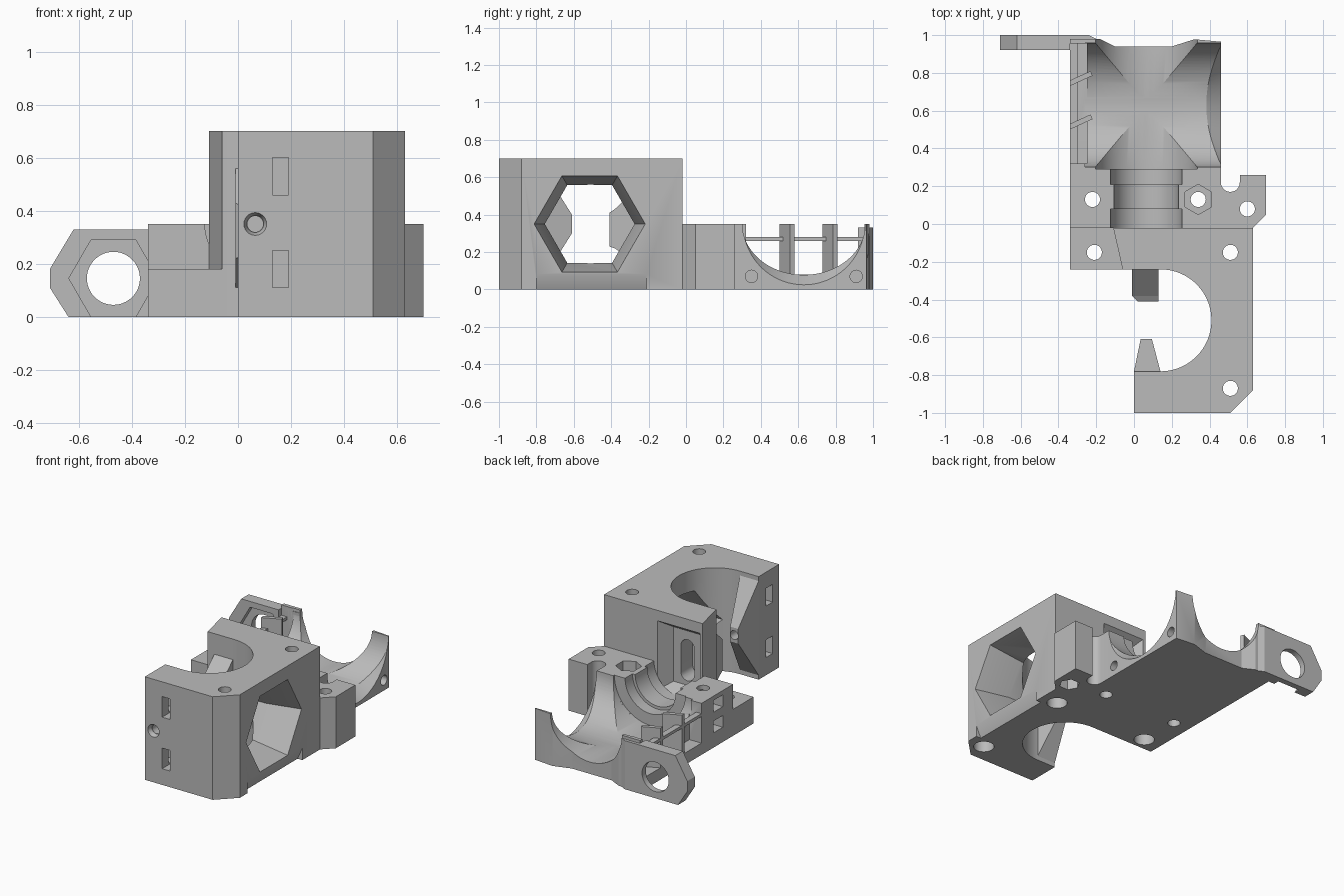
import bpy, bmesh, math

cube = bpy.data.objects.get("Cube")
if cube:
    bpy.data.objects.remove(cube, do_unlink=True)

grey = bpy.data.materials.new("neutral grey")
grey.use_nodes = True
grey.diffuse_color = (0.5, 0.5, 0.5, 1)
grey.node_tree.nodes["Principled BSDF"].inputs["Base Color"].default_value = (0.5, 0.5, 0.5, 1)


def ring(u, v, r, n=48, rv=None, start=0, sweep=360):
    """Points on a circle, ellipse or arc."""
    steps = n if sweep == 360 else n - 1
    angles = [math.radians(start + sweep * i / steps) for i in range(n)]
    return [(u + r * math.cos(a), v + (rv or r) * math.sin(a)) for a in angles]


def rect(u0, v0, u1, v1):
    return [(u0, v0), (u1, v0), (u1, v1), (u0, v1)]


def solid(name, axis, lo, hi, base, end=None):
    """Loft from the base profile at lo to the end profile at hi along an axis."""
    def place(p, t):
        return {"x": (t, *p), "y": (p[0], t, p[1]), "z": (*p, t)}[axis]
    bm = bmesh.new()
    a = [bm.verts.new(place(p, lo)) for p in base]
    b = [bm.verts.new(place(p, hi)) for p in end or base]
    bm.faces.new(a)
    bm.faces.new(b)
    for i in range(len(a)):
        j = (i + 1) % len(a)
        bm.faces.new((a[i], a[j], b[j], b[i]))
    bmesh.ops.recalc_face_normals(bm, faces=bm.faces)
    mesh = bpy.data.meshes.new(name)
    bm.to_mesh(mesh)
    bm.free()
    mesh.materials.append(grey)
    obj = bpy.data.objects.new(name, mesh)
    bpy.context.collection.objects.link(obj)
    return obj


def activate(obj):
    bpy.ops.object.select_all(action="DESELECT")
    obj.select_set(True)
    bpy.context.view_layer.objects.active = obj


def cut(obj, *spec):
    """Subtract a lofted solid from a part."""
    tool = solid("cutter", *spec)
    tool.hide_render = True
    mod = obj.modifiers.new("cut", "BOOLEAN")
    mod.operation = "DIFFERENCE"
    mod.solver = "EXACT"
    mod.object = tool
    activate(obj)
    bpy.ops.object.modifier_apply(modifier=mod.name)
    bpy.data.objects.remove(tool, do_unlink=True)


def bolt_hole(obj, x, y, counterbore=None, sides=32):
    cut(obj, "z", -0.1, 0.8, ring(x, y, 0.04, 32))
    if counterbore:
        cut(obj, "z", -0.1, counterbore, ring(x, y, 0.065, sides))


FX, FZ = 0.065, 0.35      # filament axis
DY = 0.63                 # duct axis

# Tall drive block with the round bay
block = solid("drive_block", "z", 0, 0.7,
              [(0, -1), (0.51, -1), (0.63, -0.88), (0.63, -0.02), (-0.11, -0.02), (-0.06, -0.24)]
              + ring(0.14, -0.51, 0.27, 40, start=90, sweep=-180) + [(0, -0.78)])
outer, inner = ring(-0.515, FZ, 0.297, 6), ring(-0.515, FZ, 0.24, 6)
cut(block, "x", 0.40, 0.63001, inner, outer)
cut(block, "x", 0.15, 0.405, inner)
# Sloped relief along the lower side edge
cut(block, "y", -0.80, -0.21, [(0.59, -0.01), (0.7, -0.01), (0.7, 0.08), (0.63, 0.08)])
# Nut slots reachable from the front and the side
for z in (0.11, 0.46):
    cut(block, "y", -1.1, -0.86, rect(0.13, z, 0.19, z + 0.14))
    cut(block, "x", -0.1, 0.19, rect(-0.93, z + 0.01, -0.86, z + 0.13))
# Filament entry and the tapered rear pocket with its slot
cut(block, "y", -1.1, -0.7, ring(FX, FZ, 0.03, 24))
cut(block, "y", -1.0001, -0.97, ring(FX, FZ, 0.043, 24), ring(FX, FZ, 0.032, 24))
cut(block, "y", -0.11, -0.019,
    rect(-0.04, 0.20, 0.17, 0.57), rect(-0.09, 0.16, 0.23, 0.63))
slot = ring(FX, 0.46, 0.05, 13, start=0, sweep=180) + ring(FX, 0.28, 0.05, 13, start=180, sweep=180)
cut(block, "y", -0.235, -0.1, slot)
bolt_hole(block, 0.51, -0.87, 0.12)
bolt_hole(block, 0.51, -0.15, 0.12)

# Low foot beside the block
foot = solid("side_foot", "z", 0, 0.18,
             [(-0.34, -0.24), (-0.06, -0.24), (-0.11, -0.02), (-0.34, -0.02)])
bolt_hole(foot, -0.21, -0.15, 0.1)

# Guide tips on both sides of the bay
front_tip = solid("front_guide_tip", "y", -0.78, -0.61,
                  rect(0, 0.03, 0.14, 0.67), rect(0.035, 0.30, 0.095, 0.40))
rear_tip = solid("rear_guide_tip", "y", -0.24, -0.38,
                 rect(-0.01, 0.11, 0.13, 0.56), rect(-0.01, 0.22, 0.13, 0.43))
rear_nose = solid("rear_guide_nose", "y", -0.38, -0.41,
                  rect(-0.01, 0.22, 0.13, 0.43), rect(0.02, 0.23, 0.13, 0.41))
for tip in (front_tip, rear_tip, rear_nose):
    cut(tip, "y", -0.8, -0.2, ring(FX, FZ, 0.03, 24))

# Nozzle mount with side wing and stepped half-round groove
mount = solid("nozzle_mount", "z", 0, 0.35,
              [(-0.34, -0.02), (0.63, -0.02), (0.70, 0.05), (0.70, 0.26), (0.56, 0.26)]
              + ring(0.51, 0.22, 0.05, 16, start=0, sweep=-180)
              + [(0.46, 0.30), (-0.34, 0.30)])
for y0, y1, r in ((-0.03, 0.08, 0.19), (0.07, 0.22, 0.17), (0.21, 0.295, 0.19), (0.29, 0.4, 0.27)):
    cut(mount, "y", y0, y1, ring(FX, FZ, r, 64))
bolt_hole(mount, 0.60, 0.08, 0.1, 6)
bolt_hole(mount, -0.22, 0.13)
bolt_hole(mount, 0.34, 0.13)
cut(mount, "z", 0.24, 0.4, ring(0.34, 0.13, 0.08, 6, start=30))
for z in (0.10, 0.24):
    cut(mount, "x", -0.4, -0.15, rect(0.09, z, 0.19, z + 0.08))

# Cooling cradle: crossing troughs, flared inlet, square outlet
cradle = solid("cooling_cradle", "z", 0, 0.35,
               [(-0.34, 0.30), (0.46, 0.30), (0.46, 0.965), (0.32, 0.978), (0.20, 0.94),
                (-0.10, 0.94), (-0.18, 0.98), (-0.34, 0.98)])
cut(cradle, "y", 0.2, 1.1, ring(FX, FZ, 0.27, 96))
cut(cradle, "x", -0.26, 0.6, ring(DY, FZ, 0.329, 96, rv=0.272))
cut(cradle, "x", 0.38, 0.5, ring(DY, FZ, 0.27, 96), ring(DY, FZ, 0.3525, 96))
cut(cradle, "x", -0.4, -0.25, rect(0.32, 0.08, 0.955, 0.5))
for part in (mount, cradle):
    for y in (0.35, 0.91):
        cut(part, "x", 0.28, 0.6, ring(y, 0.07, 0.033, 24))

# Outlet vanes and cross bar
for i, y in enumerate((0.50, 0.73)):
    solid(f"outlet_vane_{i + 1}", "z", 0.06, 0.35,
          [(-0.34, y), (-0.22, y + 0.055), (-0.23, y + 0.08), (-0.34, y + 0.03)])
solid("outlet_bar", "y", 0.31, 0.96, rect(-0.34, 0.26, -0.30, 0.28))

# Mounting ear with nut recess
ear = solid("mounting_ear", "y", 0.92, 1.0,
            [(-0.71, 0.11), (-0.64, 0), (-0.34, 0), (-0.34, 0.33), (-0.62, 0.33), (-0.71, 0.18)])
cut(ear, "y", 0.8, 1.1, ring(-0.47, 0.145, 0.10, 48))
cut(ear, "y", 0.8, 0.96, ring(-0.47, 0.145, 0.168, 6))
web = solid("ear_web", "z", 0, 0.33,
            [(-0.34, 0.955), (-0.20, 0.955), (-0.20, 0.98), (-0.24, 1.0), (-0.34, 1.0)])
cut(web, "y", 0.8, 1.1, ring(FX, FZ, 0.27, 96))

# Smooth curved walls, keep hard edges
for obj in bpy.context.scene.objects:
    if obj.type == "MESH":
        activate(obj)
        bpy.ops.object.shade_smooth_by_angle(angle=math.radians(25))
